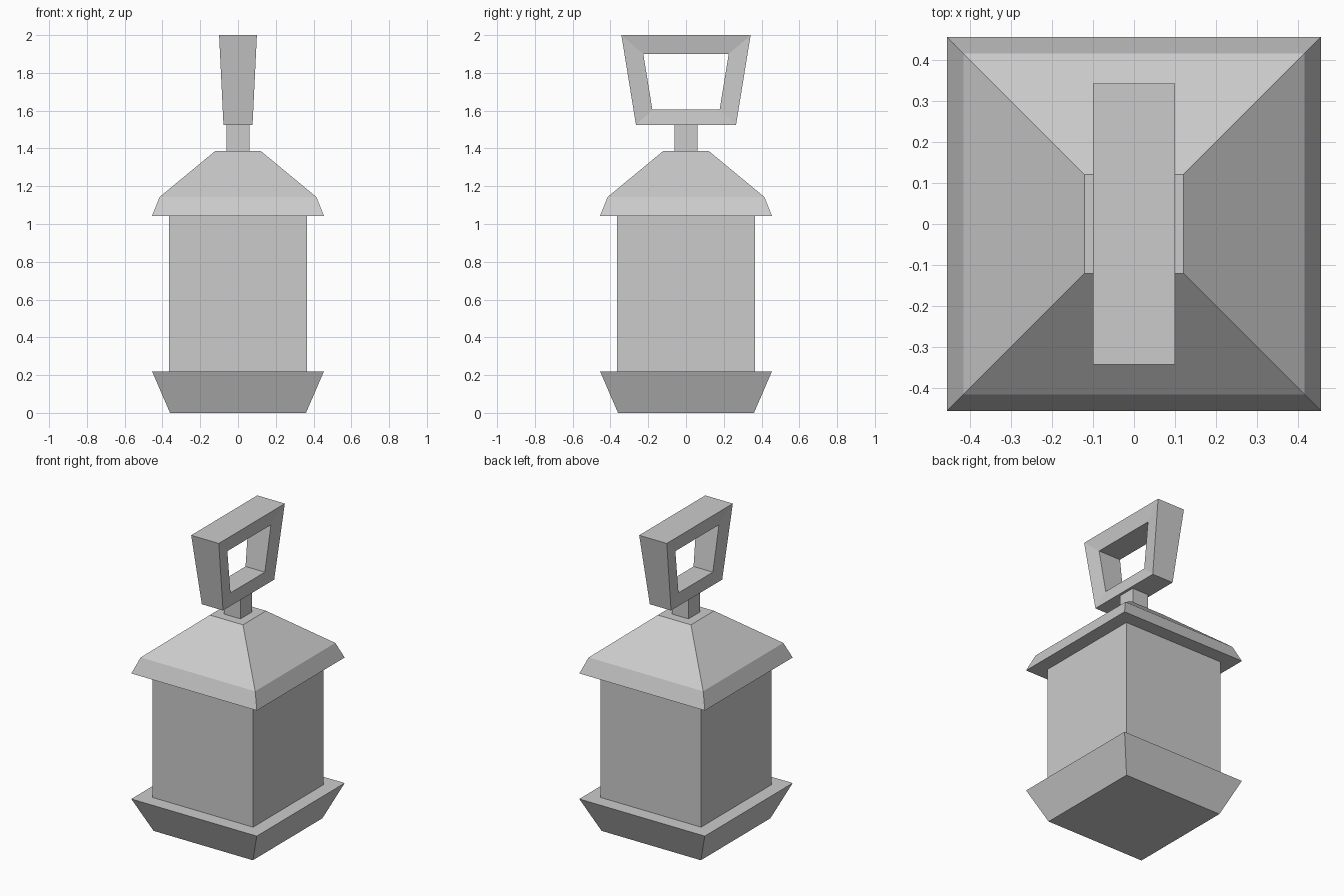
import bpy, bmesh

if "Cube" in bpy.data.objects:
    bpy.data.objects.remove(bpy.data.objects["Cube"])


def finish(name, bm):
    bmesh.ops.recalc_face_normals(bm, faces=bm.faces)
    mesh = bpy.data.meshes.new(name)
    bm.to_mesh(mesh)
    bm.free()
    obj = bpy.data.objects.new(name, mesh)
    bpy.context.collection.objects.link(obj)
    return obj


def bridge(bm, a, b):
    n = len(a)
    for i in range(n):
        j = (i + 1) % n
        bm.faces.new((a[i], a[j], b[j], b[i]))


def square_stack(name, profile, cap_bottom=False):
    """Square rings of (half width, height) joined from bottom to top."""
    bm = bmesh.new()
    rings = [[bm.verts.new((sx * h, sy * h, z))
              for sx, sy in ((-1, -1), (1, -1), (1, 1), (-1, 1))]
             for h, z in profile]
    for a, b in zip(rings, rings[1:]):
        bridge(bm, a, b)
    if cap_bottom:
        bm.faces.new(rings[0])
    obj = finish(name, bm)
    # Open tubes: make sure the sides face outward
    for p in obj.data.polygons:
        if abs(p.normal.z) < 0.9:
            if p.normal.x * p.center.x + p.normal.y * p.center.y < 0:
                obj.data.flip_normals()
            break
    return obj


# Flared tray base, body, hipped roof and neck
square_stack("base", [(0.36, 0), (0.455, 0.22), (0.365, 0.22)], True)
square_stack("lantern_body", [(0.365, 0.22), (0.365, 1.043)])
square_stack("roof", [(0.365, 1.043), (0.455, 1.043), (0.415, 1.143),
                      (0.12, 1.387), (0.06, 1.387)])
square_stack("neck", [(0.06, 1.387), (0.06, 1.525)])

# Tapered handle frame: (half depth y, z, half thickness x), bottom then top
OUTER = [(0.265, 1.525, 0.077), (0.342, 2.0, 0.10)]
INNER = [(0.178, 1.605, 0.070), (0.226, 1.90, 0.081)]
bm = bmesh.new()


def frame_loop(levels, side):
    (yb, zb, xb), (yt, zt, xt) = levels
    return [bm.verts.new(p) for p in ((side * xb, -yb, zb), (side * xb, yb, zb),
                                      (side * xt, yt, zt), (side * xt, -yt, zt))]


loops = [frame_loop(OUTER, 1), frame_loop(OUTER, -1),
         frame_loop(INNER, -1), frame_loop(INNER, 1)]
for k in range(4):
    bridge(bm, loops[k], loops[(k + 1) % 4])
finish("handle", bm)
